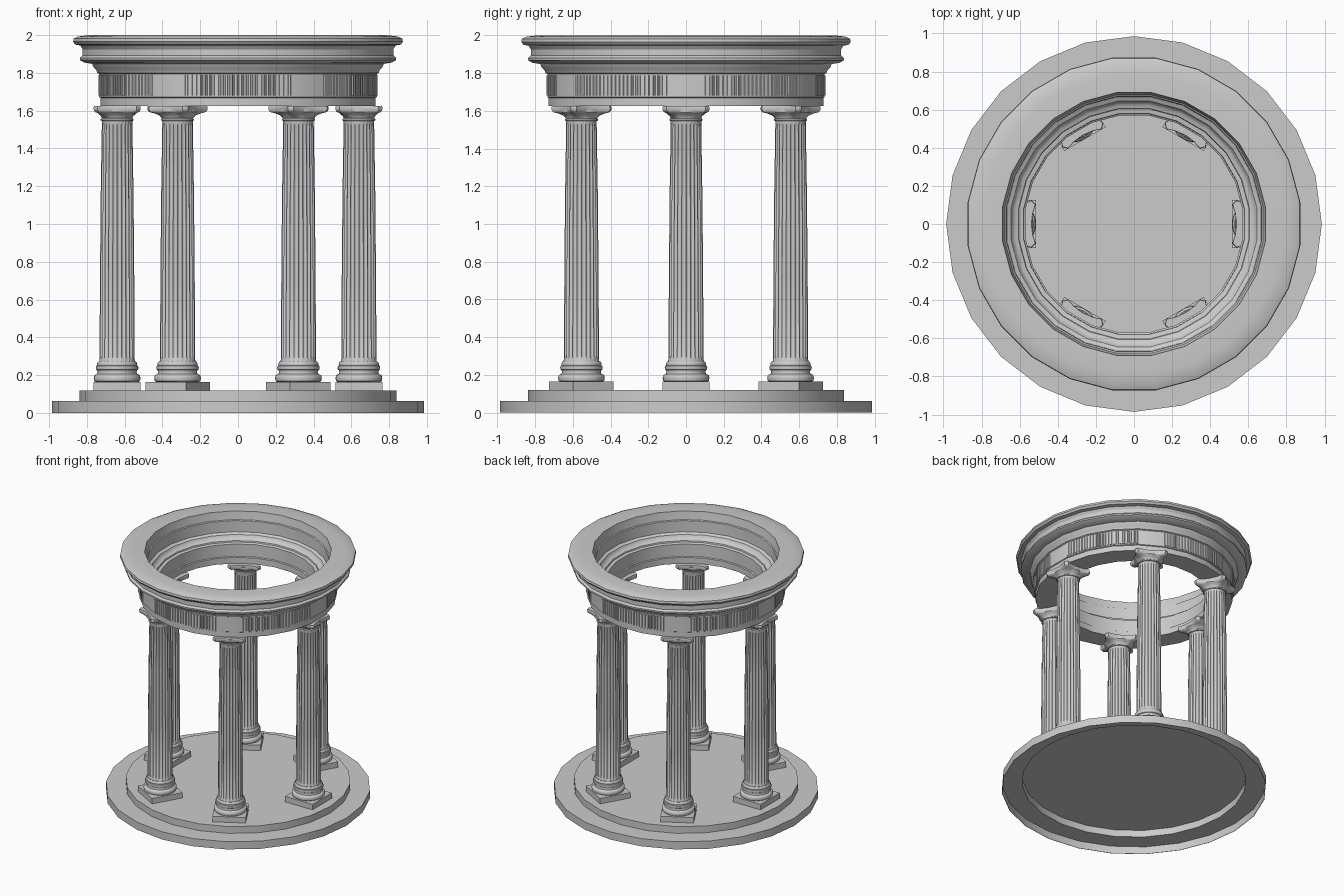
import bpy, bmesh, math
from math import sin, cos, pi, radians
from mathutils import Matrix

if "Cube" in bpy.data.objects:
    bpy.data.objects.remove(bpy.data.objects["Cube"])

SIDES = 24


def finish(bm, name, smooth=None):
    bmesh.ops.recalc_face_normals(bm, faces=bm.faces)
    mesh = bpy.data.meshes.new(name)
    bm.to_mesh(mesh)
    bm.free()
    ob = bpy.data.objects.new(name, mesh)
    bpy.context.collection.objects.link(ob)
    if smooth:
        bpy.ops.object.select_all(action='DESELECT')
        bpy.context.view_layer.objects.active = ob
        ob.select_set(True)
        bpy.ops.object.shade_smooth_by_angle(angle=radians(smooth))
    return ob


def loft(name, rings, closed=False, smooth=None):
    """Skin a list of equally long rings of points; cap the ends or join them."""
    bm = bmesh.new()
    vs = [[bm.verts.new(p) for p in ring] for ring in rings]
    n = len(vs[0])
    pairs = list(zip(vs, vs[1:])) + ([(vs[-1], vs[0])] if closed else [])
    for a, b in pairs:
        for i in range(n):
            j = (i + 1) % n
            bm.faces.new((a[i], a[j], b[j], b[i]))
    if not closed:
        bm.faces.new(vs[0][::-1])
        bm.faces.new(vs[-1])
    return finish(bm, name, smooth)


def circle(r, z, n=SIDES, turn=0.0):
    return [(r * cos(2 * pi * (i + turn) / n), r * sin(2 * pi * (i + turn) / n), z)
            for i in range(n)]


def lathe(name, profile, n=SIDES, turn=0.0, closed=False, smooth=None):
    return loft(name, [circle(r, z, n, turn) for r, z in profile], closed, smooth)


# Stepped floor: a thin shell, hollow underneath
lathe("stepped_floor", [(0.983, 0), (0.986, 0), (0.986, 0.063), (0.838, 0.063),
                        (0.838, 0.119), (0.01, 0.119), (0.01, 0.117), (0.835, 0.117),
                        (0.835, 0.061), (0.983, 0.061)], closed=True, smooth=30)
lathe("floor_centre", [(0.011, 0.117), (0.011, 0.119)])

# Entablature: frieze, cornice and stepped inside face, one closed profile (flat-to-centre radii)
flat = 1 / cos(pi / SIDES)
entablature = [
    (0.728, 1.625), (0.728, 1.668), (0.735, 1.672), (0.735, 1.795), (0.745, 1.80),
    (0.75, 1.815), (0.765, 1.83), (0.772, 1.848), (0.815, 1.855), (0.837, 1.868),
    (0.837, 1.88), (0.822, 1.893), (0.822, 1.925), (0.835, 1.945), (0.862, 1.95),
    (0.873, 1.965), (0.87, 1.982), (0.845, 1.993), (0.79, 2.0), (0.69, 2.0),
    (0.688, 1.985), (0.678, 1.935), (0.67, 1.93), (0.667, 1.84), (0.645, 1.828),
    (0.638, 1.812), (0.625, 1.80), (0.607, 1.795), (0.604, 1.785), (0.58, 1.78),
    (0.578, 1.68), (0.57, 1.675), (0.57, 1.625)]
lathe("entablature", [(r * flat, z) for r, z in entablature], turn=0.5, closed=True, smooth=30)

# Ribbed frieze panels: three facets between columns, plain facet over each column
bm = bmesh.new()
facet = 2 * 0.735 * math.tan(pi / SIDES)
ribs = 8
for f in range(SIDES):
    if f % 4 == 0:
        continue
    rot = Matrix.Rotation(2 * pi * f / SIDES, 4, 'Z')
    for k in range(ribs):
        y = facet * ((k + 0.5) / ribs - 0.5)
        w = facet / ribs * 0.4
        section = [(0.733, -w), (0.740, -w * 0.6), (0.740, w * 0.6), (0.733, w)]
        lo, hi = ([bm.verts.new(rot @ Matrix.Translation((x, y + dy, z)).to_translation())
                   for x, dy in section] for z in (1.68, 1.788))
        for i in range(4):
            j = (i + 1) % 4
            bm.faces.new((lo[i], lo[j], hi[j], hi[i]))
        bm.faces.new(lo[::-1])
        bm.faces.new(hi)
finish(bm, "frieze_ribs")

# Column plinth
bm = bmesh.new()
bmesh.ops.create_cube(bm, size=1, matrix=Matrix.Translation((0, 0, 0.141))
                      @ Matrix.Diagonal((0.25, 0.25, 0.046, 1)))
plinth = finish(bm, "column_plinth")

# Column base mouldings
base = lathe("column_base", [
    (0.112, 0.163), (0.121, 0.169), (0.124, 0.183), (0.121, 0.197), (0.112, 0.204),
    (0.106, 0.206), (0.103, 0.215), (0.106, 0.226), (0.111, 0.229), (0.113, 0.238),
    (0.111, 0.248), (0.105, 0.251), (0.107, 0.258), (0.104, 0.266), (0.098, 0.272)],
    n=32, smooth=40)

# Fluted, tapering shaft
FLUTES, STEPS = 24, 5


def fluted(r, z, depth):
    n = FLUTES * STEPS
    return [((r - depth * sin(pi * (i % STEPS) / STEPS)) * cos(2 * pi * i / n),
             (r - depth * sin(pi * (i % STEPS) / STEPS)) * sin(2 * pi * i / n), z)
            for i in range(n)]


shaft = loft("column_shaft", [
    fluted(0.095, 0.268, 0), fluted(0.093, 0.285, 0), fluted(0.093, 0.30, 0.009),
    fluted(0.091, 0.70, 0.009), fluted(0.087, 1.15, 0.008), fluted(0.081, 1.52, 0.008),
    fluted(0.081, 1.535, 0), fluted(0.081, 1.552, 0)], smooth=35)

# Capital: neck ring and round bell
bell = lathe("capital_bell", [
    (0.080, 1.545), (0.087, 1.549), (0.087, 1.556), (0.081, 1.56), (0.084, 1.570),
    (0.096, 1.580), (0.108, 1.592), (0.108, 1.612)], n=32, smooth=40)

# Capital top slab: four concave sides, blunt corners, flaring underneath
side = [(0.124, -0.103), (0.110, -0.06), (0.103, 0), (0.110, 0.06), (0.124, 0.103)]
outline = []
for q in range(4):
    c, s = round(cos(q * pi / 2)), round(sin(q * pi / 2))
    outline += [(x * c - y * s, x * s + y * c) for x, y in side]


def slab(t, scale, z):
    pts = []
    for x, y in outline:
        d = math.hypot(x, y)
        r = (0.082 * (1 - t) + d * t) * scale
        pts.append((x / d * r, y / d * r, z))
    return pts


abacus = loft("capital_abacus", [
    slab(0, 1, 1.56), slab(0.2, 1, 1.575), slab(0.55, 1, 1.586), slab(0.85, 1, 1.592),
    slab(1, 0.97, 1.597), slab(1, 1, 1.606), slab(1, 1, 1.618), slab(1, 0.98, 1.626)],
    smooth=35)

# Six columns in a circle
for part in (plinth, base, shaft, bell, abacus):
    for i in range(6):
        ob = part if i == 0 else part.copy()
        if i:
            bpy.context.collection.objects.link(ob)
        a = i * pi / 3
        ob.location = (0.64 * cos(a), 0.64 * sin(a), 0)
        ob.rotation_euler.z = a
